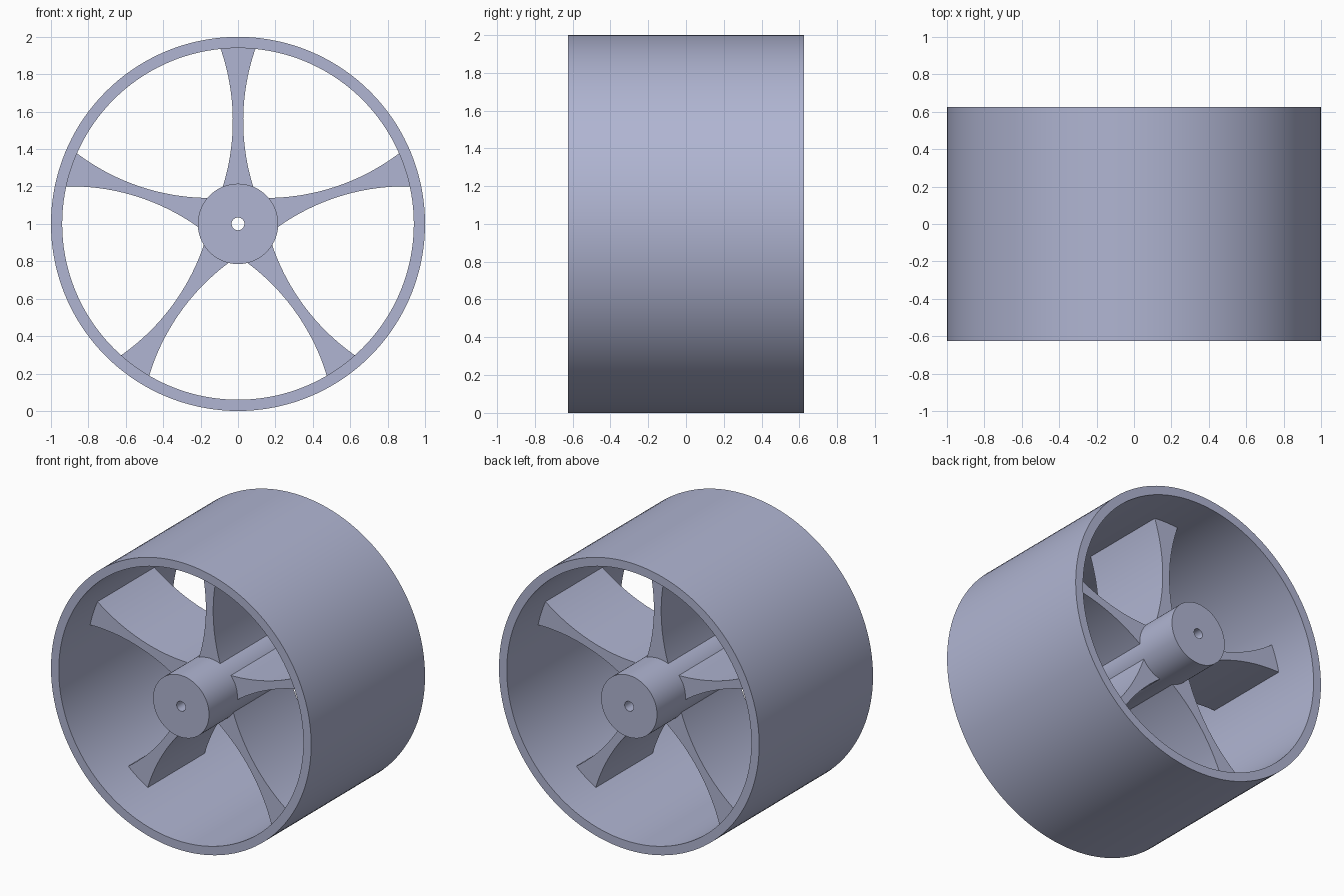
import bpy, bmesh, math
from mathutils import Matrix

cube = bpy.data.objects.get("Cube")
if cube:
    bpy.data.objects.remove(cube, do_unlink=True)

HALF_WIDTH = 0.625       # rim and hub, along y
SPOKE_HALF_DEPTH = 0.3125
CENTRE_Z = 1.0

metal = bpy.data.materials.new("lavender grey")
metal.use_nodes = True
COLOUR = (0.434, 0.462, 0.644, 1.0)
metal.diffuse_color = COLOUR
metal.node_tree.nodes["Principled BSDF"].inputs["Base Color"].default_value = COLOUR


def finish(bm, name):
    """Turn a bmesh into a smooth-shaded object with sharp edges kept."""
    bmesh.ops.recalc_face_normals(bm, faces=bm.faces)
    mesh = bpy.data.meshes.new(name)
    bm.to_mesh(mesh)
    bm.free()
    mesh.materials.append(metal)
    obj = bpy.data.objects.new(name, mesh)
    bpy.context.collection.objects.link(obj)
    obj.location.z = CENTRE_Z
    bpy.ops.object.select_all(action='DESELECT')
    obj.select_set(True)
    bpy.context.view_layer.objects.active = obj
    bpy.ops.object.shade_smooth_by_angle(angle=math.radians(30))
    return obj


def tube(name, outer, inner, segments):
    """Spin a rectangular section around the y axis."""
    bm = bmesh.new()
    section = [(inner, -HALF_WIDTH), (outer, -HALF_WIDTH),
               (outer, HALF_WIDTH), (inner, HALF_WIDTH)]
    verts = [bm.verts.new((r, y, 0)) for r, y in section]
    edges = [bm.edges.new((verts[i], verts[(i + 1) % 4])) for i in range(4)]
    bmesh.ops.spin(bm, geom=verts + edges, cent=(0, 0, 0), axis=(0, 1, 0),
                   angle=math.tau, steps=segments, use_merge=True)
    bmesh.ops.remove_doubles(bm, verts=bm.verts, dist=1e-5)
    return finish(bm, name)


def spoke(name, angle):
    """Waisted spoke with concave circular sides, ends sunk in hub and rim."""
    bm = bmesh.new()
    start, end, waist, radius, thin, steps = 0.17, 0.955, 0.55, 1.18, 0.028, 24
    side = []
    for i in range(steps + 1):
        r = start + (end - start) * i / steps
        side.append((thin + radius - math.sqrt(radius**2 - (r - waist)**2), r))
    outline = side + [(-x, r) for x, r in reversed(side)]
    face = bm.faces.new([bm.verts.new((x, -SPOKE_HALF_DEPTH, r)) for x, r in outline])
    result = bmesh.ops.extrude_face_region(bm, geom=[face], use_keep_orig=True)
    moved = [v for v in result["geom"] if isinstance(v, bmesh.types.BMVert)]
    bmesh.ops.translate(bm, verts=moved, vec=(0, 2 * SPOKE_HALF_DEPTH, 0))
    bmesh.ops.rotate(bm, verts=bm.verts, cent=(0, 0, 0),
                     matrix=Matrix.Rotation(angle, 3, 'Y'))
    return finish(bm, name)


# Outer rim, and hub with its axle hole
tube("rim", 1.0, 0.94, 144)
tube("hub", 0.215, 0.034, 72)

# Five evenly spaced spokes, the first pointing straight up
for n in range(5):
    spoke(f"spoke_{n + 1}", n * math.tau / 5)
